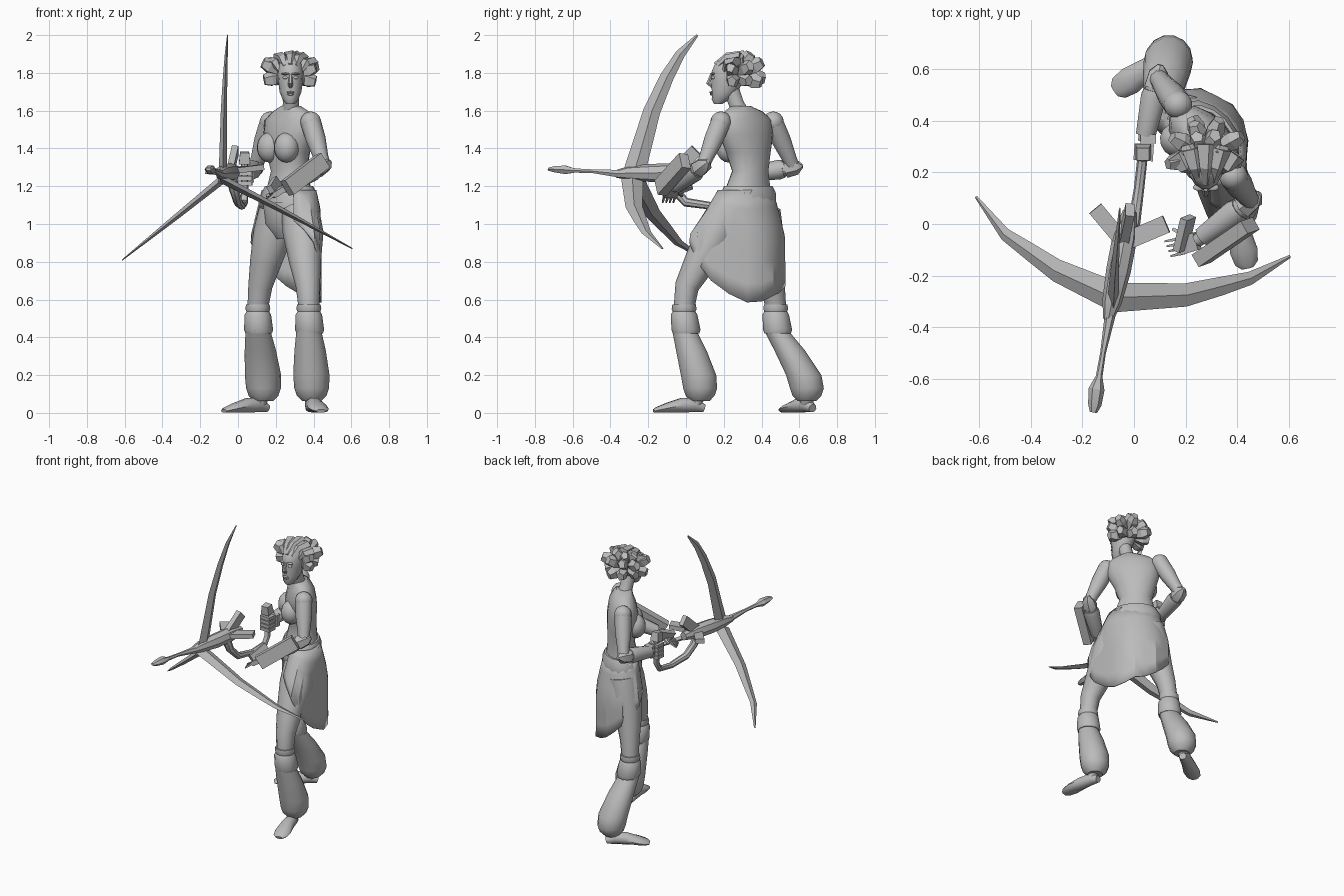
import bpy, bmesh, math, random
from mathutils import Vector, Matrix

random.seed(4)
if "Cube" in bpy.data.objects:
    bpy.data.objects.remove(bpy.data.objects["Cube"])

GREY = (0.5, 0.5, 0.5, 1)
mat = bpy.data.materials.new("plain grey")
mat.use_nodes = True
mat.diffuse_color = GREY
mat.node_tree.nodes["Principled BSDF"].inputs["Base Color"].default_value = GREY


def finish(name, bm, angle=40):
    bmesh.ops.recalc_face_normals(bm, faces=bm.faces)
    me = bpy.data.meshes.new(name)
    bm.to_mesh(me)
    bm.free()
    me.materials.append(mat)
    ob = bpy.data.objects.new(name, me)
    bpy.context.collection.objects.link(ob)
    bpy.ops.object.select_all(action='DESELECT')
    ob.select_set(True)
    bpy.context.view_layer.objects.active = ob
    bpy.ops.object.shade_smooth_by_angle(angle=math.radians(angle))
    return ob


def loft(name, rings, side=(1, 0, 0), n=12, flat=False, angle=40):
    """Skin ellipses (x, y, z, half width along side, half depth)."""
    bm = bmesh.new()
    pts = [Vector(r[:3]) for r in rings]
    loops = []
    for i, r in enumerate(rings):
        t = (pts[min(i + 1, len(pts) - 1)] - pts[max(i - 1, 0)]).normalized()
        if flat:
            t = Vector((0, 0, 1))
        u = Vector(side)
        u = (u - t * u.dot(t)).normalized()
        v = t.cross(u)
        a, b = r[3], r[-1]
        loops.append([bm.verts.new(pts[i] + u * a * math.cos(k * math.tau / n)
                                   + v * b * math.sin(k * math.tau / n)) for k in range(n)])
    for p, q in zip(loops, loops[1:]):
        for k in range(n):
            bm.faces.new((p[k], p[(k + 1) % n], q[(k + 1) % n], q[k]))
    bm.faces.new(loops[0][::-1])
    bm.faces.new(loops[-1])
    return finish(name, bm, angle)


def ball(name, loc, size, turn=0):
    bm = bmesh.new()
    bmesh.ops.create_uvsphere(bm, u_segments=14, v_segments=9, radius=1)
    m = Matrix.Translation(loc) @ Matrix.Rotation(turn, 4, 'Z') @ Matrix.Diagonal((*size, 1))
    bmesh.ops.transform(bm, matrix=m, verts=bm.verts)
    return finish(name, bm)


def beam(name, a, b, up, wide, thick, end=1):
    """Rectangular bar from a to b, tapering by end."""
    a, b = Vector(a), Vector(b)
    t = (b - a).normalized()
    up = (Vector(up) - t * t.dot(Vector(up))).normalized()
    s = t.cross(up)
    bm = bmesh.new()
    corners = [[bm.verts.new(p + s * i * wide * k / 2 + up * j * thick * k / 2)
                for i, j in ((-1, -1), (1, -1), (1, 1), (-1, 1))] for p, k in ((a, 1), (b, end))]
    bm.faces.new(corners[0])
    bm.faces.new(corners[1])
    for k in range(4):
        bm.faces.new((corners[0][k], corners[0][k - 1], corners[1][k - 1], corners[1][k]))
    return finish(name, bm, 20)


# The trunk is turned toward -x: LAT points to the model's left, FWD out of the chest
TURN = math.radians(-47)
LAT = Vector((math.cos(TURN), math.sin(TURN), 0))
FWD = Vector((LAT.y, -LAT.x, 0))

# Torso, neck and breasts
loft("torso", [(.27, .31, .92, .07, .06), (.27, .31, 1.0, .15, .11), (.27, .32, 1.12, .16, .115),
               (.27, .33, 1.2, .13, .1), (.27, .34, 1.28, .105, .087), (.265, .33, 1.38, .135, .1),
               (.27, .32, 1.47, .17, .1), (.275, .315, 1.55, .175, .085),
               (.28, .305, 1.595, .125, .065), (.28, .29, 1.625, .055, .05)], LAT, 16, True)
loft("neck", [(.28, .29, 1.58, .05), (.28, .265, 1.64, .042), (.278, .24, 1.71, .045)], n=10)
for nm, s in (("left_breast", 1), ("right_breast", -1)):
    c = Vector((.265, .325, 1.405)) + FWD * .073 + LAT * .066 * s
    ball(nm, c, (.07, .065, .08), TURN)

# Head with facial features
loft("head", [(.278, .17, 1.635, .022, .022), (.278, .185, 1.66, .042, .05), (.278, .205, 1.70, .058, .07),
              (.278, .22, 1.76, .066, .088), (.278, .23, 1.81, .07, .096), (.278, .24, 1.855, .06, .085),
              (.278, .245, 1.885, .03, .045)], n=14, flat=True)
loft("nose", [(.278, .134, 1.79, .008), (.278, .118, 1.745, .013), (.278, .14, 1.728, .012)], n=6)
for x in (.252, .304):
    ball("eye", (x, .145, 1.775), (.016, .012, .009))
    ball("brow", (x, .142, 1.795), (.024, .014, .006))
    ball("ear", (x + (x - .278) * 1.6, .235, 1.765), (.008, .02, .03))
ball("upper_lip", (.278, .135, 1.697), (.022, .012, .006))
ball("lower_lip", (.278, .138, 1.687), (.019, .012, .007))

# Chunky hair locks fanned around the back of the skull
skull = Vector((.278, .265, 1.785))
for tilt, count, reach, spread in ((-10, 6, .15, 200), (22, 6, .155, 205), (52, 4, .14, 150)):
    for i in range(count):
        e = math.radians(tilt + random.uniform(-6, 6))
        az = math.radians(90 - spread / 2 + spread * i / (count - 1))
        d = Vector((math.cos(az) * math.cos(e), math.sin(az) * math.cos(e), math.sin(e)))
        r = reach + random.uniform(-.015, .015)
        loft("hair_lock", [(*(skull + d * .05), .028), (*(skull + d * (r - .04)), .044, .038),
                           (*(skull + d * r), .03, .024)], (.2, .1, 1), 5, angle=15)

# Locks swept back from the hairline
for i in range(-2, 3):
    s = i / 2
    start = Vector((.278 + .055 * s, .155 + .05 * s * s, 1.842 - .03 * s * s))
    crest = Vector((.278 + .08 * s, .22, 1.885 - .03 * s * s))
    end = Vector((.278 + .115 * s, .31 - .04 * abs(s), 1.895 - .035 * s * s))
    loft("swept_lock", [(*start, .014), (*crest, .028, .024), (*end, .042, .026)], n=5, angle=15)

# Draped skirt, open at the front, wrapping the left thigh with a long ragged hem
HEM = (1.02, .97, .9, .79, .7, .63, .585, .59, .62, .635, .67, .72, .78, .84, .9, .98)
bm = bmesh.new()
ROWS = 6
grid = []
for i, hem in enumerate(HEM):
    a = math.radians(-42 + 262 * i / (len(HEM) - 1))
    left = max(0, math.cos(a)) ** 2
    col = []
    for j in range(ROWS + 1):
        f = j / ROWS
        z = 1.18 + (hem - 1.18) * f
        g = min(1, (1.18 - z) / .24)
        fold = .005 * (-1) ** i * f
        p = Vector((.27, .315, z)) + LAT * math.cos(a) * (.165 + .07 * g + fold) \
            - FWD * math.sin(a) * (.125 + .055 * g + fold)
        p += Vector((-.01, -.11, 0)) * g * left
        p.x = min(p.x, .438 + fold)
        col.append(bm.verts.new(p))
    grid.append(col)
for p, q in zip(grid, grid[1:]):
    for j in range(ROWS):
        bm.faces.new((p[j], q[j], q[j + 1], p[j + 1]))
skirt = finish("skirt", bm, 25)
sol = skirt.modifiers.new("cloth", 'SOLIDIFY')
sol.thickness = .008
loft("waistband", [(.27, .325, 1.11, .172, .128), (.27, .33, 1.16, .168, .126),
                   (.27, .33, 1.2, .145, .112)], LAT, 16, True)


# Legs with flared leggings and bare feet
def leg(side, thigh, knee, low, heel, toe):
    loft(side + "_thigh", thigh + [knee], n=12)
    x, y, z, r = knee
    lx, ly = low
    loft(side + "_knee_band", [(x, y, .53, .058), (x, y, .55, .066), (x, y, .575, .062)], n=12, flat=True)
    loft(side + "_cuff", [(x + .005, y + .01, .42, .07), (x + .004, y + .01, .44, .077),
                          (x, y, .52, .07), (x, y, .54, .058)], n=12, flat=True)
    prof = [(.44, 0, .065), (.33, .45, .083), (.2, .9, .096), (.13, 1, .092), (.09, 1, .078), (.062, 1, .05)]
    loft(side + "_legging", [(x + (lx - x) * f, y + (ly - y) * f, z, w) for z, f, w in prof], n=14, flat=True)
    h, t = Vector((*heel, 0)), Vector((*toe, 0))
    across = (t - h).cross(Vector((0, 0, 1)))
    loft(side + "_ankle", [(lx, ly, .1, .04), (*h.lerp(t, .2).xy, .03, .034)], n=10, flat=True)
    foot = [(0, .024, .024, .022), (.2, .042, .038, .04), (.45, .04, .043, .04),
            (.75, .026, .054, .026), (.93, .016, .045, .016), (1, .01, .025, .01)]
    loft(side + "_foot", [(*h.lerp(t, f).xy, z, w, d) for f, z, w, d in foot], across, 10)


leg("left", [(.33, .22, 1.07, .1), (.345, .16, .95, .108), (.355, .075, .8, .085), (.37, .005, .67, .064)],
    (.375, -.01, .56, .055), (.39, .075), (.38, .095), (.44, -.17))
leg("right", [(.21, .4, 1.07, .1), (.185, .41, .95, .105), (.147, .43, .8, .084), (.118, .46, .67, .064)],
    (.105, .475, .56, .055), (.135, .64), (.155, .67), (-.075, .515))


# Arms with bracers
def arm(side, shoulder, elbow, wrist):
    s, e, w = Vector(shoulder), Vector(elbow), Vector(wrist)
    ball(side + "_shoulder", s, (.056, .056, .056))
    loft(side + "_upper_arm", [(*s, .055), (*s.lerp(e, .4), .053), (*s.lerp(e, .8), .04), (*e, .037)], n=10)
    loft(side + "_forearm", [(*e, .037), (*e.lerp(w, .3), .043), (*w, .026)], (0, 0, 1), 10)
    loft(side + "_bracer", [(*e.lerp(w, .2), .046), (*e.lerp(w, .3), .052), (*e.lerp(w, .9), .04)], (0, 0, 1), 10)
    d = (e - w).normalized()
    loft(side + "_elbow_guard", [(*(e - d * .04), .05), (*(e + d * .02), .042), (*(e + d * .05), .012)], (0, 0, 1), 6)


arm("left", (.385, .185, 1.54), (.452, .09, 1.31), (.245, -.065, 1.19))
arm("right", (.17, .462, 1.54), (.092, .568, 1.3), (.04, .32, 1.26))

# Armour slab on the left forearm and plate on the hand
beam("forearm_slab", (.45, -.005, 1.335), (.26, -.135, 1.19), (.55, -.65, .2), .09, .055)
beam("hand_plate", (.21, .025, 1.22), (.18, -.1, 1.17), (.8, 0, .5), .07, .03)
beam("left_palm", (.245, -.065, 1.19), (.18, -.085, 1.15), (0, 0, 1), .07, .03)
for i in range(4):
    y = -.055 - i * .019
    beam("left_finger", (.19, y, 1.155), (.12 + .008 * i, y - .012, 1.115), (0, 0, 1), .014, .016, .5)
beam("left_thumb", (.215, -.05, 1.17), (.15, -.02, 1.15), (0, 0, 1), .02, .02, .6)

# Right fist around the grip
beam("right_palm", (.055, .33, 1.22), (.055, .33, 1.30), (0, 1, 0), .06, .035)
for i in range(4):
    z = 1.215 + i * .027
    beam("right_finger", (.0, .28, z), (.075, .275, z), (0, 0, 1), .065, .022)
beam("grip_knob", (.035, .28, 1.32), (.035, .27, 1.38), (0, 1, 0), .06, .06, .8)

# Three-limbed crossbow: body, grip, bolt, fins and limbs
loft("bow_body", [(-.1, -.37, 1.265, .02), (-.085, -.3, 1.27, .038), (-.06, -.18, 1.27, .048),
                  (-.035, -.05, 1.275, .048), (-.015, .05, 1.275, .028)], n=8, angle=25)
loft("bow_handle", [(-.035, -.08, 1.25, .03), (-.02, -.06, 1.18, .026), (.0, .0, 1.115, .024),
                    (.02, .14, 1.095, .02), (.032, .25, 1.11, .02), (.035, .28, 1.16, .02),
                    (.035, .28, 1.34, .018)], n=8)
loft("bolt", [(-.09, -.34, 1.265, .022, .024), (-.12, -.5, 1.28, .011), (-.135, -.59, 1.283, .013),
              (-.145, -.64, 1.287, .031, .026), (-.152, -.7, 1.29, .026, .018),
              (-.157, -.73, 1.29, .014, .008)], n=6, angle=20)
beam("left_fin", (-.04, -.07, 1.28), (.125, .0, 1.3), (0, 0, 1), .07, .03)
beam("right_fin", (-.05, -.06, 1.27), (-.15, .06, 1.28), (0, 0, 1), .06, .03)
beam("top_fin", (-.04, -.06, 1.28), (-.015, .055, 1.39), (1, 0, 0), .07, .035)


def limb(name, path, across):
    """Flat blade in the plane of the curve."""
    widths = ((.058, .022), (.045, .016), (.036, .012), (.026, .008), (.006, .003))
    loft(name, [(*p, *w) for p, w in zip(path, widths)], across, 4, angle=15)


limb("top_limb", [(-.08, -.275, 1.27), (-.075, -.18, 1.6), (-.068, -.1, 1.78),
                  (-.062, -.03, 1.9), (-.055, .06, 2.0)], (0, 1, 0))
limb("left_limb", [(-.09, -.285, 1.24), (.2, -.275, 1.09), (.34, -.24, 1.015),
                   (.45, -.21, .955), (.605, -.125, .87)], (0, 1, 0))
limb("right_limb", [(-.09, -.275, 1.23), (-.3, -.18, 1.06), (-.4, -.11, .98),
                    (-.5, -.04, .9), (-.612, .105, .81)], (0, 1, 0))
